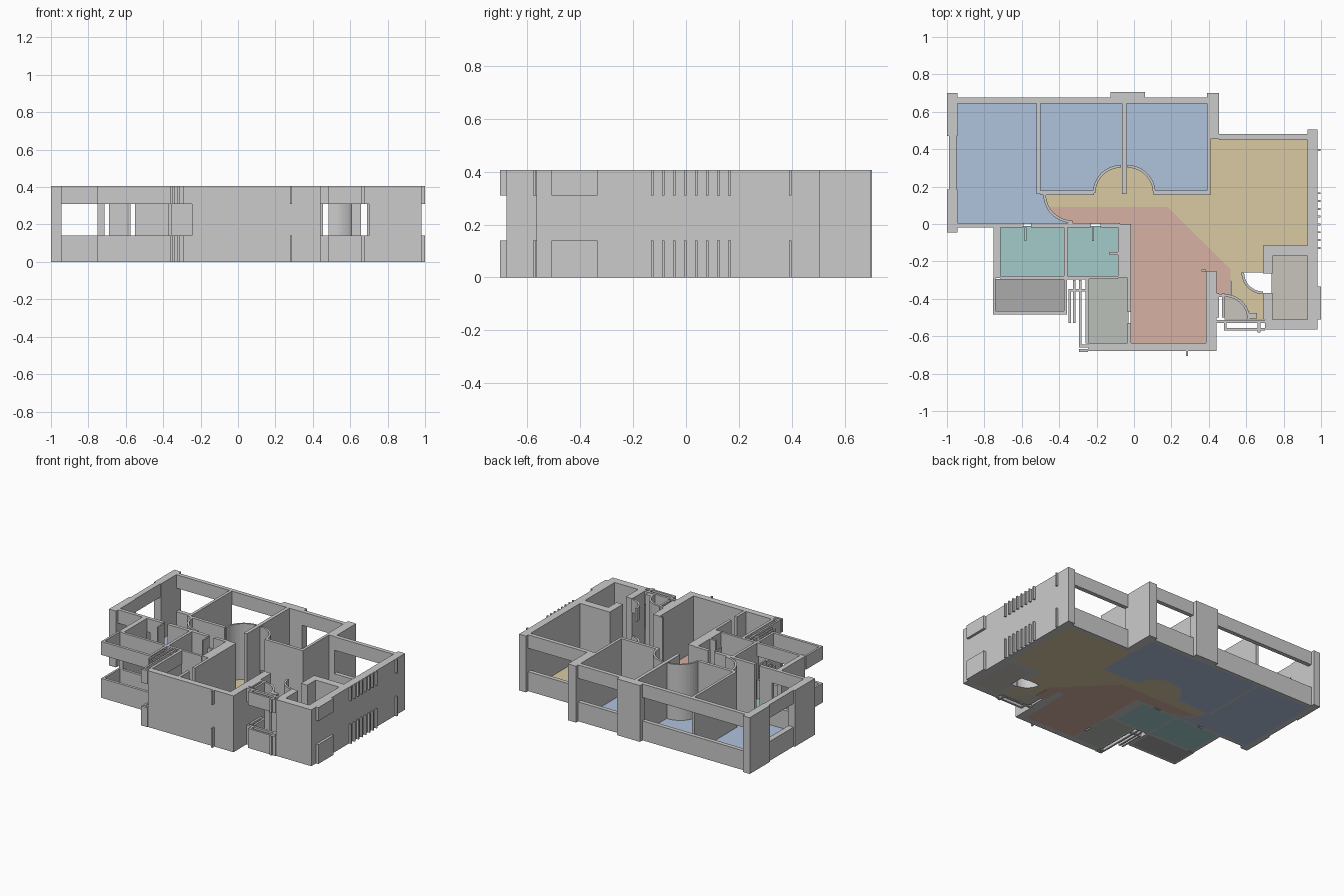
import bpy, bmesh
from math import sin, cos, radians

H = 0.407
FULL = [(0, H)]
WINDOW = [(0, 0.14), (0.31, H)]      # sill and lintel, open between


def prism(bm, pts, z0, z1):
    base = bm.faces.new([bm.verts.new((x, y, z0)) for x, y in pts])
    ext = bmesh.ops.extrude_face_region(bm, geom=[base], use_keep_orig=True)
    for g in ext["geom"]:
        if isinstance(g, bmesh.types.BMVert):
            g.co.z = z1


def build(name, polys, bands, colour=None):
    bm = bmesh.new()
    for pts in polys:
        for z0, z1 in bands:
            prism(bm, pts, z0, z1)
    bmesh.ops.recalc_face_normals(bm, faces=bm.faces)
    me = bpy.data.meshes.new(name)
    bm.to_mesh(me)
    bm.free()
    ob = bpy.data.objects.new(name, me)
    bpy.context.collection.objects.link(ob)
    if colour:
        mat = bpy.data.materials.new(name)
        mat.diffuse_color = (*colour, 1)
        me.materials.append(mat)
    return ob


def rect(x0, x1, y0, y1):
    return [(x0, y0), (x1, y0), (x1, y1), (x0, y1)]


def arc(cx, cy, r, a0, a1, n=12):
    return [(cx + r * cos(radians(a0 + (a1 - a0) * i / n)),
             cy + r * sin(radians(a0 + (a1 - a0) * i / n))) for i in range(n + 1)]


def arc_wall(cx, cy, r, a0, a1, t=0.014):
    return arc(cx, cy, r, a0, a1) + arc(cx, cy, r - t, a1, a0)


def walls(name, rects, bands):
    return build(name, [rect(*r) for r in rects], bands)


# Outer piers and solid walls
walls("outer_piers", [
    (-1.0, -0.945, 0.47, 0.70), (-1.0, -0.945, -0.045, 0.185),
    (-0.125, 0.06, 0.645, 0.705), (0.39, 0.455, 0.455, 0.70)], FULL)
walls("right_wall", [(0.927, 0.982, -0.565, 0.505)], FULL)
walls("living_walls", [
    (-0.245, 0.44, -0.68, -0.635), (0.385, 0.44, -0.635, -0.25),
    (0.36, 0.385, -0.255, -0.243), (-0.035, -0.015, -0.635, -0.53),
    (-0.035, -0.015, -0.47, -0.29)], FULL)

# Windowed walls
walls("window_walls", [
    (-0.99, -0.95, 0.185, 0.47), (-0.945, -0.125, 0.645, 0.675),
    (0.06, 0.39, 0.645, 0.675), (0.455, 0.927, 0.45, 0.48),
    (-0.945, -0.69, -0.02, 0.005)], WINDOW)

# Bedroom partitions
walls("bedroom_partitions", [
    (-0.52, -0.50, 0.16, 0.645), (-0.065, -0.04, 0.16, 0.645),
    (-0.50, -0.215, 0.155, 0.178), (0.105, 0.39, 0.155, 0.178),
    (0.39, 0.41, 0.155, 0.455)], FULL)

# Bathroom walls
walls("bathroom_walls", [
    (-0.75, -0.715, -0.29, -0.02), (-0.69, -0.59, -0.02, 0.005),
    (-0.55, -0.23, -0.02, 0.005), (-0.18, -0.075, -0.02, 0.005),
    (-0.375, -0.355, -0.30, -0.02), (-0.085, -0.015, -0.29, 0.0),
    (-0.13, -0.085, -0.165, -0.15), (-0.245, -0.085, -0.295, -0.278),
    (-0.585, -0.575, -0.09, -0.02), (-0.225, -0.215, -0.09, -0.02)], FULL)
walls("bathroom_windows", [
    (-0.715, -0.375, -0.297, -0.278), (-0.355, -0.245, -0.297, -0.278)], WINDOW)

# Balcony rail and beam
walls("balcony_walls", [
    (-0.755, -0.74, -0.485, -0.29), (-0.74, -0.375, -0.485, -0.465),
    (-0.375, -0.358, -0.485, -0.30)], WINDOW)

# Utility room side and shaft fins
walls("utility_windows", [
    (-0.26, -0.24, -0.64, -0.29), (-0.295, -0.282, -0.65, -0.30),
    (-0.35, -0.338, -0.53, -0.35), (-0.325, -0.313, -0.53, -0.30),
    (-0.35, -0.26, -0.36, -0.348), (-0.295, -0.245, -0.66, -0.645),
    (-0.295, -0.245, -0.685, -0.668)], WINDOW)

# Storage closet and entry
walls("closet_walls", [
    (0.69, 0.927, -0.17, -0.115), (0.69, 0.74, -0.265, -0.17),
    (0.69, 0.74, -0.51, -0.37), (0.70, 0.927, -0.565, -0.51),
    (0.615, 0.657, -0.505, -0.475)], FULL)
walls("entry_windows", [
    (0.44, 0.455, -0.50, -0.37), (0.47, 0.485, -0.50, -0.37),
    (0.44, 0.485, -0.39, -0.375),
    (0.44, 0.70, -0.53, -0.512), (0.48, 0.70, -0.57, -0.555),
    (0.48, 0.495, -0.555, -0.53), (0.66, 0.675, -0.58, -0.53)], WINDOW)

# Fins on the right and front faces
fins = [(0.982, 0.998, y - 0.005, y + 0.005)
        for y in [-0.128 + 0.0418 * i for i in range(8)] + [0.395]]
fins += [(0.982, 1.0, -0.51, -0.335), (0.278, 0.288, -0.705, -0.68)]
walls("facade_fins", fins, WINDOW)

# Curved door-swing screens
build("door_screens", [
    arc_wall(-0.07, 0.165, 0.15, 90, 180), arc_wall(-0.035, 0.165, 0.15, 0, 90),
    arc_wall(-0.33, 0.16, 0.155, 180, 270),
    arc_wall(0.485, -0.51, 0.135, 0, 90)], FULL)
build("closet_door_screen", [arc_wall(0.69, -0.26, 0.115, 180, 270)], WINDOW)

# Floors
FLOOR = [(0, 0.004)]
build("bedroom_floor", [
    [(-0.95, 0), (-0.33, 0)] + arc(-0.33, 0.16, 0.155, 270, 180) +
    [(-0.51, 0.165), (-0.51, 0.65), (-0.95, 0.65)],
    [(-0.51, 0.165)] + arc(-0.07, 0.165, 0.15, 180, 90) + [(-0.05, 0.315), (-0.05, 0.65), (-0.51, 0.65)],
    [(-0.05, 0.65), (-0.05, 0.315)] + arc(-0.035, 0.165, 0.15, 90, 0) + [(0.40, 0.165), (0.40, 0.65)],
], FLOOR, (0.43, 0.54, 0.72))
build("hall_floor", [
    [(0.40, 0.46), (0.93, 0.46), (0.93, -0.13), (0.70, -0.13), (0.69, -0.26)] +
    [(0.575, -0.26)] + arc(0.69, -0.26, 0.115, 180, 270) +
    [(0.69, -0.51), (0.62, -0.51)] + arc(0.485, -0.51, 0.135, 0, 75) +
    [(0.515, -0.24), (0.18, 0.09), (-0.465, 0.09), (-0.485, 0.165)] +
    arc(-0.07, 0.165, 0.15, 180, 90) + arc(-0.035, 0.165, 0.15, 90, 0) + [(0.40, 0.165)],
], FLOOR, (0.69, 0.59, 0.36))
build("living_floor", [
    [(-0.465, 0.09), (0.18, 0.09), (0.515, -0.24), (0.515, -0.38), (0.44, -0.38),
     (0.44, -0.25), (0.39, -0.25), (0.39, -0.64), (-0.02, -0.64), (-0.02, 0), (-0.33, 0)] +
    arc(-0.33, 0.16, 0.155, 265, 210, 6)], FLOOR, (0.68, 0.44, 0.36))
build("bathroom_floor", [rect(-0.72, -0.37, -0.28, -0.01), rect(-0.36, -0.08, -0.28, -0.01)],
      FLOOR, (0.36, 0.60, 0.59))
build("balcony_floor", [rect(-0.745, -0.37, -0.47, -0.295)], FLOOR, (0.41, 0.41, 0.41))
build("utility_floor", [rect(-0.245, -0.03, -0.64, -0.29)], FLOOR, (0.50, 0.53, 0.49))
build("closet_floor", [rect(0.735, 0.93, -0.515, -0.165)], FLOOR, (0.58, 0.56, 0.51))
build("entry_floor", [[(0.485, -0.51)] + arc(0.485, -0.51, 0.13, 0, 90)], FLOOR, (0.58, 0.56, 0.51))
